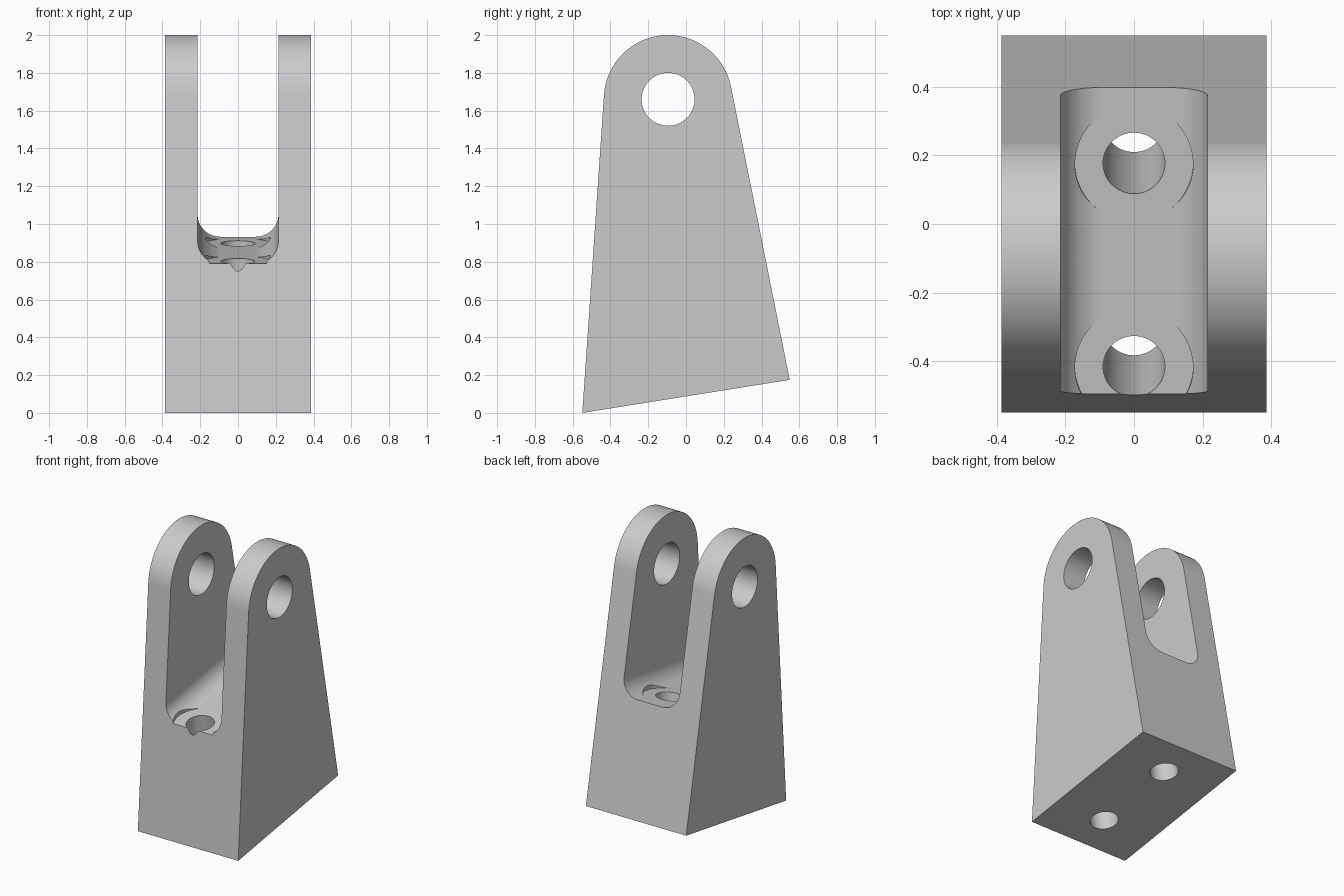
import bpy, bmesh, math
from math import sin, cos, pi
from mathutils import Matrix, Vector

cube = bpy.data.objects.get("Cube")
if cube:
    bpy.data.objects.remove(cube, do_unlink=True)

HALF_WIDTH = 0.386
EYE = Vector((-0.095, 1.66))            # pivot centre in (y, z)
EYE_R, PIN_R = 0.34, 0.14
FRONT_TOE, BACK_TOE = Vector((-0.549, 0)), Vector((0.549, 0.175))
TILT = math.atan2(BACK_TOE.y - FRONT_TOE.y, BACK_TOE.x - FRONT_TOE.x)
SLOT_HALF, SLOT_FILLET = 0.214, 0.12

grey = bpy.data.materials.new("grey metal")
grey.use_nodes = True
grey.diffuse_color = (0.6, 0.6, 0.6, 1)
grey.node_tree.nodes["Principled BSDF"].inputs["Base Color"].default_value = (0.6, 0.6, 0.6, 1)


def floor_point(y):
    """Point on the sloping slot floor, which runs parallel to the base."""
    return Vector((0, y, 0.79 + math.tan(TILT) * (y + 0.496)))


def arc(centre, radius, start, end, steps):
    return [(centre[0] + radius * cos(start + (end - start) * i / steps),
             centre[1] + radius * sin(start + (end - start) * i / steps))
            for i in range(steps + 1)]


def prism(name, points, half_depth, matrix):
    """Extrude a flat outline both ways along its local z, then place it."""
    bm = bmesh.new()
    low = [bm.verts.new((u, v, -half_depth)) for u, v in points]
    high = [bm.verts.new((u, v, half_depth)) for u, v in points]
    # Outlines run anticlockwise, so every face is wound outwards
    bm.faces.new(low[::-1])
    bm.faces.new(high)
    for i in range(len(low)):
        bm.faces.new((low[i - 1], low[i], high[i], high[i - 1]))
    bm.transform(matrix)
    bm.normal_update()
    mesh = bpy.data.meshes.new(name)
    bm.to_mesh(mesh)
    bm.free()
    mesh.materials.append(grey)
    obj = bpy.data.objects.new(name, mesh)
    bpy.context.collection.objects.link(obj)
    return obj


def circle(radius, steps=64):
    return arc((0, 0), radius, 0, 2 * pi, steps)[:-1]


def tangent_angle(toe, side):
    """Angle on the eye circle where the line from a toe touches it."""
    d = toe - EYE
    return math.atan2(d.y, d.x) + side * math.acos(EYE_R / d.length)


# Side outline: sloping base, tapering flanks, rounded eye
side_axes = Matrix(((0, 0, 1, 0), (1, 0, 0, 0), (0, 1, 0, 0), (0, 0, 0, 1)))
start = tangent_angle(BACK_TOE, 1)
end = tangent_angle(FRONT_TOE, -1) % (2 * pi)
outline = [tuple(FRONT_TOE), tuple(BACK_TOE)] + arc(EYE, EYE_R, start, end, 64)
bracket = prism("clevis_bracket", outline, HALF_WIDTH, side_axes)

# Slot between the ears, with filleted floor corners
inner = SLOT_HALF - SLOT_FILLET
slot_outline = (arc((-inner, SLOT_FILLET), SLOT_FILLET, pi, 1.5 * pi, 16)
                + arc((inner, SLOT_FILLET), SLOT_FILLET, 1.5 * pi, 2 * pi, 16)
                + [(SLOT_HALF, 2), (-SLOT_HALF, 2)])
tilt = Matrix.Rotation(TILT, 4, 'X')
slot_axes = Matrix.Translation(floor_point(0)) @ tilt @ Matrix.Rotation(pi / 2, 4, 'X')
cutters = [prism("slot_cutter", slot_outline, 1.5, slot_axes)]

# Pin hole through both ears
pin_axes = Matrix.Translation((0, EYE.x, EYE.y)) @ side_axes
cutters.append(prism("pin_hole_cutter", circle(PIN_R), 1, pin_axes))

# Mounting holes square to the base, each with a flat washer seat
for label, y in (("front", -0.415), ("back", 0.177)):
    place = Matrix.Translation(floor_point(y)) @ tilt
    cutters.append(prism(label + "_seat_cutter", circle(0.172), 0.15,
                         place @ Matrix.Translation((0, 0, 0.15))))
    cutters.append(prism(label + "_bolt_hole_cutter", circle(0.09), 0.7,
                         place @ Matrix.Translation((0, 0, -0.5))))

for cutter in cutters:
    cutter.hide_render = True
    cut = bracket.modifiers.new(cutter.name, 'BOOLEAN')
    cut.operation = 'DIFFERENCE'
    cut.solver = 'EXACT'
    cut.object = cutter

# Bake the cuts, then smooth the curved walls only
bpy.context.view_layer.update()
evaluated = bracket.evaluated_get(bpy.context.evaluated_depsgraph_get())
bracket_mesh = bpy.data.meshes.new_from_object(evaluated)
bracket.modifiers.clear()
bracket.data = bracket_mesh
for cutter in cutters:
    bpy.data.objects.remove(cutter, do_unlink=True)

bpy.ops.object.select_all(action='DESELECT')
bpy.context.view_layer.objects.active = bracket
bracket.select_set(True)
bpy.ops.object.shade_smooth_by_angle(angle=math.radians(25))
weighted = bracket.modifiers.new("flat face normals", 'WEIGHTED_NORMAL')
weighted.keep_sharp = True
